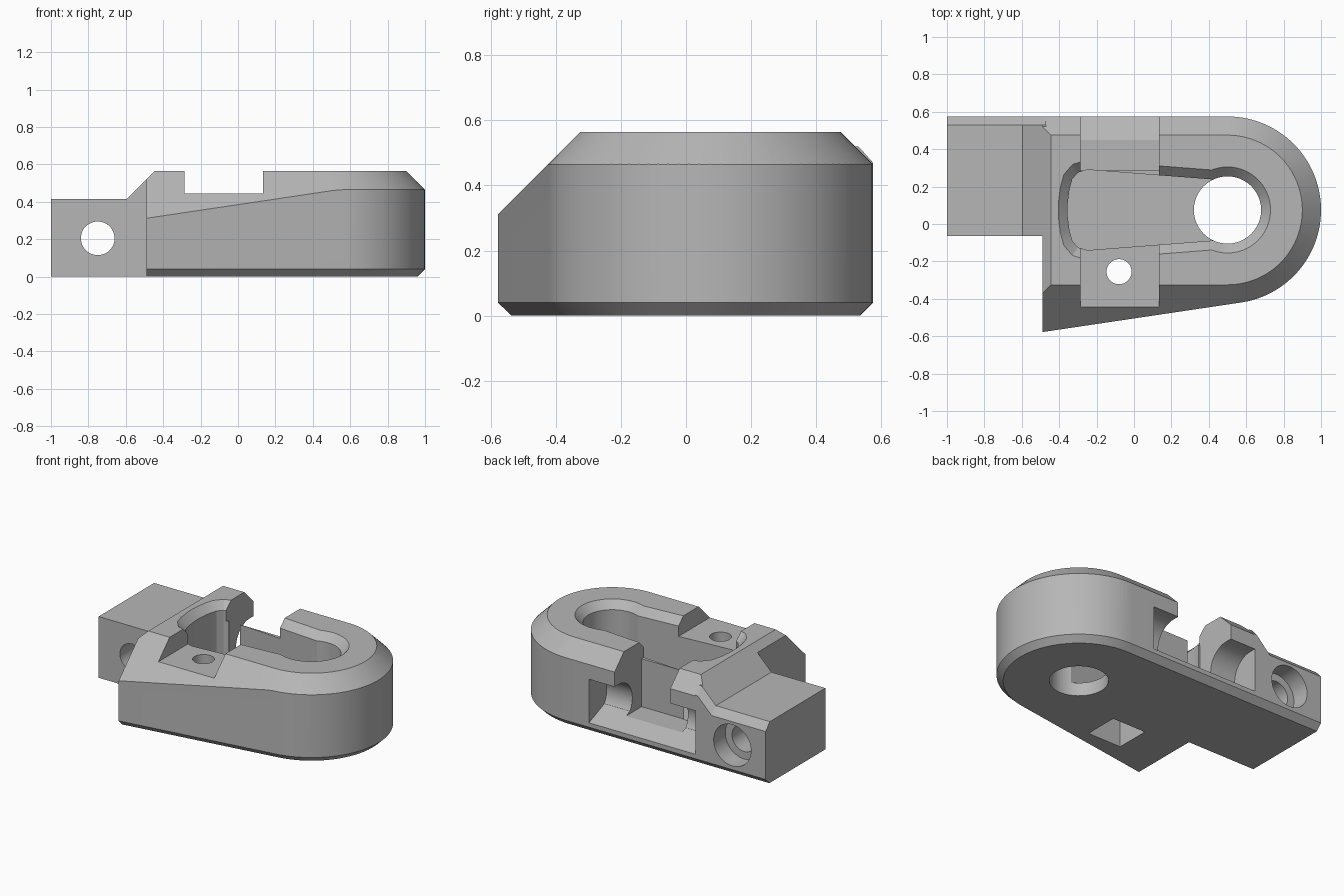
import bpy, bmesh
from math import sin, cos, pi, radians
from mathutils import Vector, Matrix

cube = bpy.data.objects.get("Cube")
if cube:
    bpy.data.objects.remove(cube, do_unlink=True)

grey = bpy.data.materials.new("plain_grey")
grey.use_nodes = True
colour = (0.47, 0.47, 0.47, 1)
grey.diffuse_color = colour
grey.node_tree.nodes["Principled BSDF"].inputs["Base Color"].default_value = colour


def loft(name, loops):
    """Skin a stack of matching closed loops and cap both ends."""
    bm = bmesh.new()
    rings = [[bm.verts.new(p) for p in loop] for loop in loops]
    n = len(rings[0])
    for a, b in zip(rings, rings[1:]):
        for i in range(n):
            j = (i + 1) % n
            bm.faces.new((a[i], a[j], b[j], b[i]))
    bm.faces.new(rings[0])
    bm.faces.new(rings[-1])
    bmesh.ops.recalc_face_normals(bm, faces=bm.faces)
    mesh = bpy.data.meshes.new(name)
    bm.to_mesh(mesh)
    bm.free()
    mesh.materials.append(grey)
    ob = bpy.data.objects.new(name, mesh)
    bpy.context.collection.objects.link(ob)
    return ob


def grow(poly, d):
    """Offset a counter-clockwise outline outward by d."""
    out = []
    for i, p in enumerate(poly):
        p = Vector(p)
        e1 = (p - Vector(poly[i - 1])).normalized()
        e2 = (Vector(poly[(i + 1) % len(poly)]) - p).normalized()
        n1, n2 = Vector((e1.y, -e1.x)), Vector((e2.y, -e2.x))
        out.append(p + (n1 + n2) * (d / (1 + n1.dot(n2))))
    return out


def stack(name, poly, levels):
    """Upright solid from an outline and (height, offset) levels."""
    return loft(name, [[(q[0], q[1], z) for q in grow(poly, d)] for z, d in levels])


def box(name, x0, x1, y0, y1, z0, z1):
    return stack(name, [(x0, y0), (x1, y0), (x1, y1), (x0, y1)], [(z0, 0), (z1, 0)])


def arc(cx, cy, r, a0, a1, n):
    return [(cx + r * cos(radians(a0 + (a1 - a0) * i / n)),
             cy + r * sin(radians(a0 + (a1 - a0) * i / n))) for i in range(n + 1)]


def circle(cx, cy, r):
    return arc(cx, cy, r, 0, 352.5, 47)


def bore(name, x, z, r, y0, y1):
    return loft(name, [[(px, y, pz) for px, pz in circle(x, z, r)] for y in (y0, y1)])


def combine(target, tool, operation):
    tool.hide_render = True
    mod = target.modifiers.new("shape", "BOOLEAN")
    mod.operation, mod.object, mod.solver = operation, tool, "EXACT"
    bpy.context.view_layer.objects.active = target
    bpy.ops.object.modifier_apply(modifier=mod.name)
    bpy.data.objects.remove(tool, do_unlink=True)


CX, CY = 0.5, 0.075      # centre of the rounded end
TOP = 0.565

# main body: slanted front wall, rounded end, chamfered base
outline = [(-0.9, -0.639)] + arc(CX, CY, 0.5, -81.15, 90, 48) + [(-0.9, 0.575)]
body = stack("clamp_body", outline, [(0, -0.04), (0.04, 0), (0.7, 0)])

# sloping rim following the straight-sided upper outline
rim = [(-1.5, CY - 0.4)] + arc(CX, CY, 0.4, -90, 90, 48) + [(-1.5, CY + 0.4)]
combine(body, stack("rim_shape", rim, [(-0.1, TOP + 0.1), (TOP, 0)]), "INTERSECT")

# ramped end towards the arm
ramp = [(-0.49, -0.1), (1.5, -0.1), (1.5, 0.8), (-0.445, 0.8), (-0.445, TOP), (-0.49, 0.52)]
combine(body, loft("ramp_shape", [[(x, y, z) for x, z in ramp] for y in (-1, 1)]), "INTERSECT")

# arm with its rear edges chamfered
def arm_loop(y, low, drop):
    return [(-1, y, low), (-0.47, y, low), (-0.47, y, 0.52 - drop),
            (-0.49, y, 0.52 - drop), (-0.595, y, 0.415 - drop), (-1, y, 0.415 - drop)]

arm = loft("arm", [arm_loop(-0.065, 0, 0), arm_loop(0.53, 0, 0),
                   arm_loop(0.535, 0, 0.005), arm_loop(0.575, 0.04, 0.05)])
combine(body, arm, "UNION")

# tapered keyhole pocket with a chamfered mouth
half = [(-0.25, 0.215), (-0.3, 0.2), (-0.33, 0.165), (-0.345, 0.11), (-0.355, 0.03)]
pocket = (arc(CX, CY, 0.18, -115, 115, 36)
          + [(x, CY + y) for x, y in half] + [(x, CY - y) for x, y in reversed(half)])
combine(body, stack("pocket", pocket, [(0.09, 0), (0.515, 0), (0.615, 0.1)]), "DIFFERENCE")
combine(body, stack("round_hole", circle(CX, CY, 0.18), [(-0.1, 0), (0.3, 0)]), "DIFFERENCE")

# cross slot: shallow at the front, deep at the back
combine(body, box("front_slot", -0.285, 0.133, -0.8, 0.2, 0.445, 0.8), "DIFFERENCE")
combine(body, box("rear_slot", -0.285, 0.133, 0.1, 0.8, 0.445, 0.8), "DIFFERENCE")
combine(body, box("rear_opening", -0.285, 0.133, 0.285, 0.8, 0.12, 0.7), "DIFFERENCE")

# rounded channel across the back, with a sloping sill
channel = [(0.7, 0.02), (0.45, 0.12)] + arc(0.53, 0.22, 0.145, 215, 90, 20) + [(0.7, 0.365)]
combine(body, loft("channel", [[(x, y, z) for y, z in channel] for x in (-0.475, 0.325)]), "DIFFERENCE")

# counterbored hole through the arm
combine(body, bore("arm_hole", -0.75, 0.205, 0.09, -0.3, 0.8), "DIFFERENCE")
combine(body, bore("arm_counterbore", -0.75, 0.205, 0.14, 0.45, 0.8), "DIFFERENCE")

# screw hole with a square nut recess underneath
combine(body, stack("screw_hole", circle(-0.08, -0.255, 0.067), [(-0.1, 0), (0.6, 0)]), "DIFFERENCE")
combine(body, box("nut_recess", -0.205, 0.045, -0.375, -0.142, -0.1, 0.18), "DIFFERENCE")

bpy.ops.object.select_all(action="DESELECT")
body.select_set(True)
bpy.context.view_layer.objects.active = body
bpy.ops.object.shade_smooth_by_angle(angle=radians(20))
